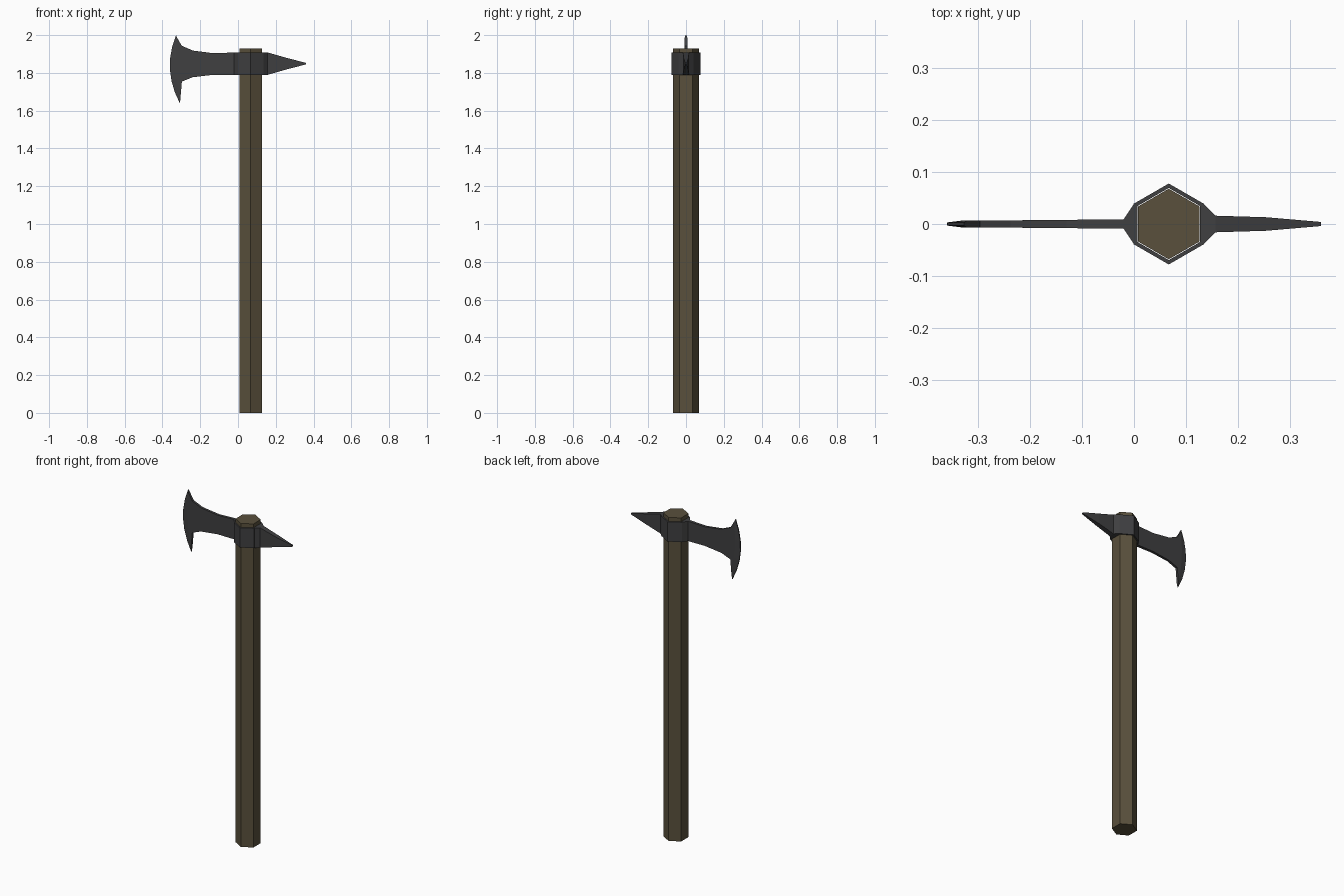
import bpy, bmesh, math

if "Cube" in bpy.data.objects:
    bpy.data.objects.remove(bpy.data.objects["Cube"])

CX = 0.067            # handle axis
Z0, Z1 = 1.79, 1.908  # socket height range


def material(name, rgb):
    m = bpy.data.materials.new(name)
    m.diffuse_color = (*rgb, 1)
    m.use_nodes = True
    m.node_tree.nodes["Principled BSDF"].inputs["Base Color"].default_value = m.diffuse_color
    return m


wood = material("wood", (0.10, 0.08, 0.045))
iron = material("iron", (0.05, 0.05, 0.052))


def make_object(name, bm, mat):
    bmesh.ops.recalc_face_normals(bm, faces=bm.faces)
    me = bpy.data.meshes.new(name)
    bm.to_mesh(me)
    bm.free()
    me.materials.append(mat)
    ob = bpy.data.objects.new(name, me)
    bpy.context.collection.objects.link(ob)
    return ob


def hex_ring(bm, r, z):
    angles = [math.radians(30 + 60 * i) for i in range(6)]
    return [bm.verts.new((CX + r * math.cos(a), r * math.sin(a), z)) for a in angles]


def bridge(bm, a, b):
    n = len(a)
    for i in range(n):
        bm.faces.new((a[i], a[(i + 1) % n], b[(i + 1) % n], b[i]))


def loft(name, columns, n, mat):
    """Columns: (x_top, z_top, x_bottom, z_bottom, bulge, half_thickness)."""
    bm = bmesh.new()
    rings = []
    for xt, zt, xb, zb, bulge, h in columns:
        pts = []
        for i in range(n):
            t = i / (n - 1)
            pts.append((xt + (xb - xt) * t - bulge * 4 * t * (1 - t), zt + (zb - zt) * t))
        rings.append([bm.verts.new((x, -h, z)) for x, z in pts] +
                     [bm.verts.new((x, h, z)) for x, z in reversed(pts)])
    for a, b in zip(rings, rings[1:]):
        bridge(bm, a, b)
    # close the outer end with a strip of quads
    end = rings[-1]
    for i in range(n - 1):
        bm.faces.new((end[i], end[i + 1], end[2 * n - 2 - i], end[2 * n - 1 - i]))
    return make_object(name, bm, mat)


# Handle: hexagonal shaft
bm = bmesh.new()
low, high = hex_ring(bm, 0.068, 0), hex_ring(bm, 0.068, 1.93)
bridge(bm, low, high)
bm.faces.new(low)
bm.faces.new(high)
make_object("handle", bm, wood)

# Socket: hollow hexagonal collar around the handle
bm = bmesh.new()
loops = [hex_ring(bm, r, z) for r, z in ((0.078, Z0), (0.078, Z1), (0.0695, Z1), (0.0695, Z0))]
for i in range(4):
    bridge(bm, loops[i], loops[(i + 1) % 4])
make_object("socket", bm, iron)

# Blade: flared neck, sweeping cheeks, bevelled curved edge
loft("blade", [
    (0.000, Z1, 0.000, Z0, 0, 0.039),
    (-0.020, Z1, -0.020, Z0, 0, 0.009),
    (-0.130, 1.904, -0.130, Z0, 0, 0.008),
    (-0.238, 1.918, -0.240, 1.777, 0, 0.007),
    (-0.297, 1.943, -0.297, 1.754, 0, 0.007),
    (-0.322, 1.985, -0.305, 1.665, 0.014, 0.007),
    (-0.328, 2.000, -0.307, 1.637, 0.043, 0.003),
], 7, iron)

# Spike: flared neck tapering to a point
loft("spike", [
    (0.134, Z1, 0.134, Z0, 0, 0.039),
    (0.157, Z1, 0.157, Z0, 0, 0.016),
    (0.255, 1.880, 0.255, 1.818, 0, 0.013),
    (0.360, 1.853, 0.360, 1.845, 0, 0.004),
], 2, iron)
